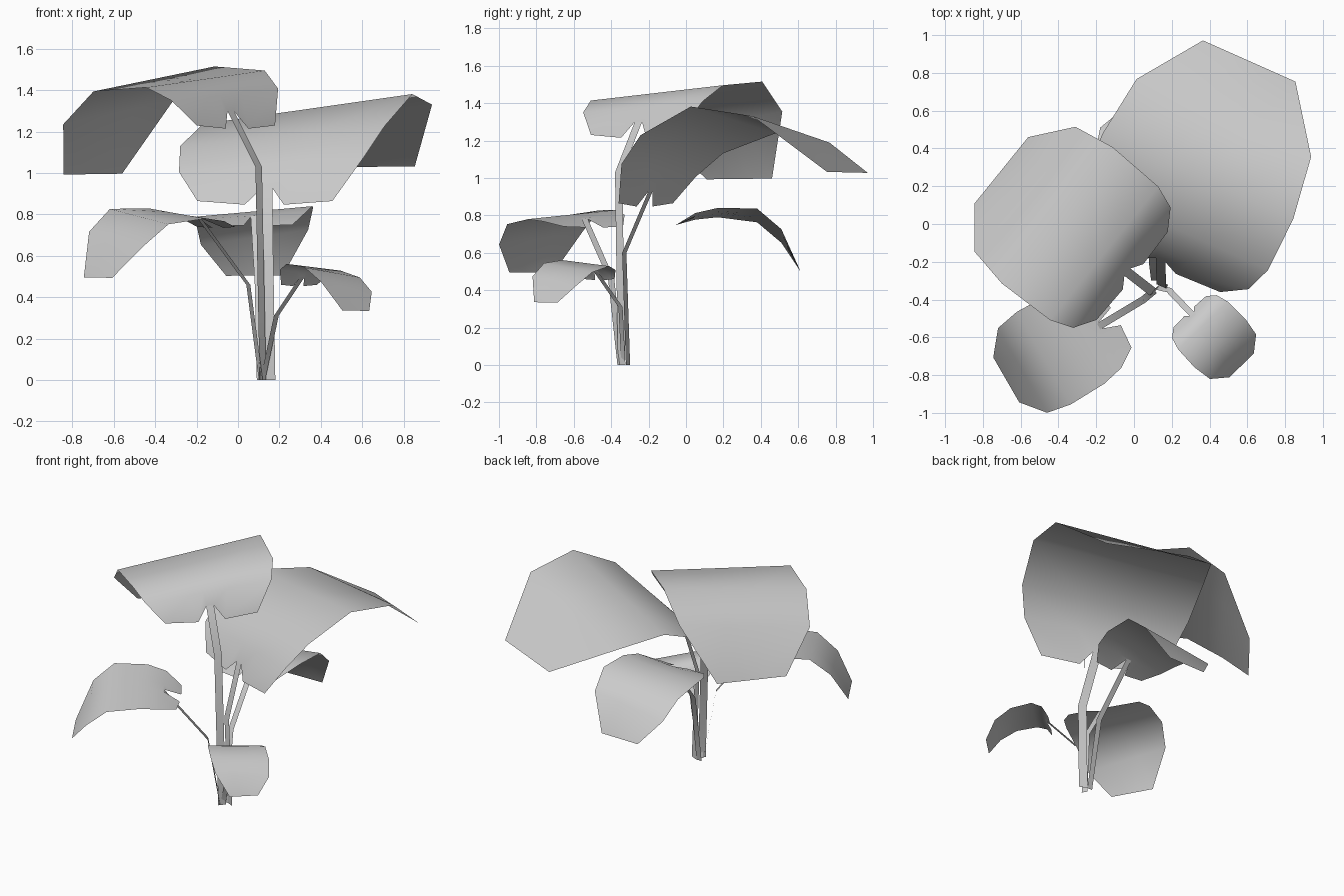
import bpy
import math
from mathutils import Vector

cube = bpy.data.objects.get("Cube")
if cube:
    bpy.data.objects.remove(cube, do_unlink=True)

grey = bpy.data.materials.new("plain grey")
grey.use_nodes = True
colour = (0.6, 0.6, 0.6, 1)
grey.diffuse_color = colour
grey.node_tree.nodes["Principled BSDF"].inputs["Base Color"].default_value = colour

# Shared leaf pattern: half width and sideways rise of each row, from base to tip
HALF_WIDTHS = [0.30, 0.41, 0.455, 0.465, 0.425, 0.225]
RISES = [0, 0.07, 0.09, 0.13, 0.14, 0.01]
COLUMNS = [-1, -0.29, -0.08, 0.08, 0.29, 1]


def add_sheet(name, rows):
    """Make a smooth open sheet from equal rows of points."""
    count = len(rows[0])
    verts = [point for row in rows for point in row]
    faces = []
    for r in range(len(rows) - 1):
        for c in range(count - 1):
            a = r * count + c
            faces.append((a, a + 1, a + count + 1, a + count))
    mesh = bpy.data.meshes.new(name)
    mesh.from_pydata(verts, [], faces)
    mesh.materials.append(grey)
    mesh.shade_smooth()
    obj = bpy.data.objects.new(name, mesh)
    bpy.context.collection.objects.link(obj)
    return obj


def add_leaf(name, base, heading, size, notch, rib, root, bend):
    """Arched leaf with a notched base, plus the ribbon stem that holds it."""
    angle = math.radians(heading)
    along = Vector((math.cos(angle), math.sin(angle), 0))
    across = Vector((math.sin(angle), -math.cos(angle), 0))
    up = Vector((0, 0, 1))
    centres = [Vector(base)]
    centres += [Vector(base) + along * u + up * z for u, z in rib]

    # Leaf blade, row by row
    rows = []
    for centre, half, rise in zip(centres, HALF_WIDTHS, RISES):
        side = (across + up * rise) * half * size
        rows.append([centre + side * t for t in COLUMNS])

    # Notch at the stem, with a lobe on either side
    step = centres[1] - centres[0]
    for i in (2, 3):
        rows[0][i] = rows[0][i] + step * notch
    for i in (1, 4):
        rows[0][i] = rows[0][i] - step * 0.1
    add_sheet(name + "_leaf", rows)

    # Flat stem, turned the same way as the leaf
    side = across * (0.01 + 0.015 * size)
    path = [Vector(root), Vector(bend), centres[0] + step * notch]
    add_sheet(name + "_stem", [[p - side, p + side] for p in path])


# Two large upper leaves
add_leaf("upper_right", (-0.01, -0.275, 1.23), 141, 1.0, 0.47,
         [(0.07, 0.15), (0.19, 0.225), (0.51, 0.225), (0.73, 0.065), (0.89, -0.235)],
         (0.12, -0.345, 0), (0.1, -0.36, 1.03))
add_leaf("upper_left", (0.13, -0.215, 0.865), 66, 1.19, 0.35,
         [(0.075, 0.175), (0.21, 0.315), (0.51, 0.445), (0.85, 0.395), (1.18, 0.165)],
         (0.155, -0.31, 0), (0.145, -0.33, 0.6))

# Two middle leaves share one arch
middle_arch = [(0.1, 0.045), (0.22, 0.065), (0.43, 0.05), (0.56, -0.06), (0.66, -0.245)]
add_leaf("middle_front", (-0.105, -0.495, 0.74), 210, 0.61, 0.95, middle_arch,
         (0.11, -0.35, 0), (0.05, -0.4, 0.46))
add_leaf("middle_back", (0.08, -0.05, 0.75), 90, 0.61, 0.95, middle_arch,
         (0.11, -0.3, 0), (0.1, -0.22, 0.47))

# Small low leaf
add_leaf("lower_front", (0.295, -0.465, 0.46), -46, 0.4, 0.65,
         [(0.036, 0.06), (0.1, 0.085), (0.23, 0.06), (0.33, -0.01), (0.395, -0.125)],
         (0.12, -0.335, 0), (0.185, -0.35, 0.31))
